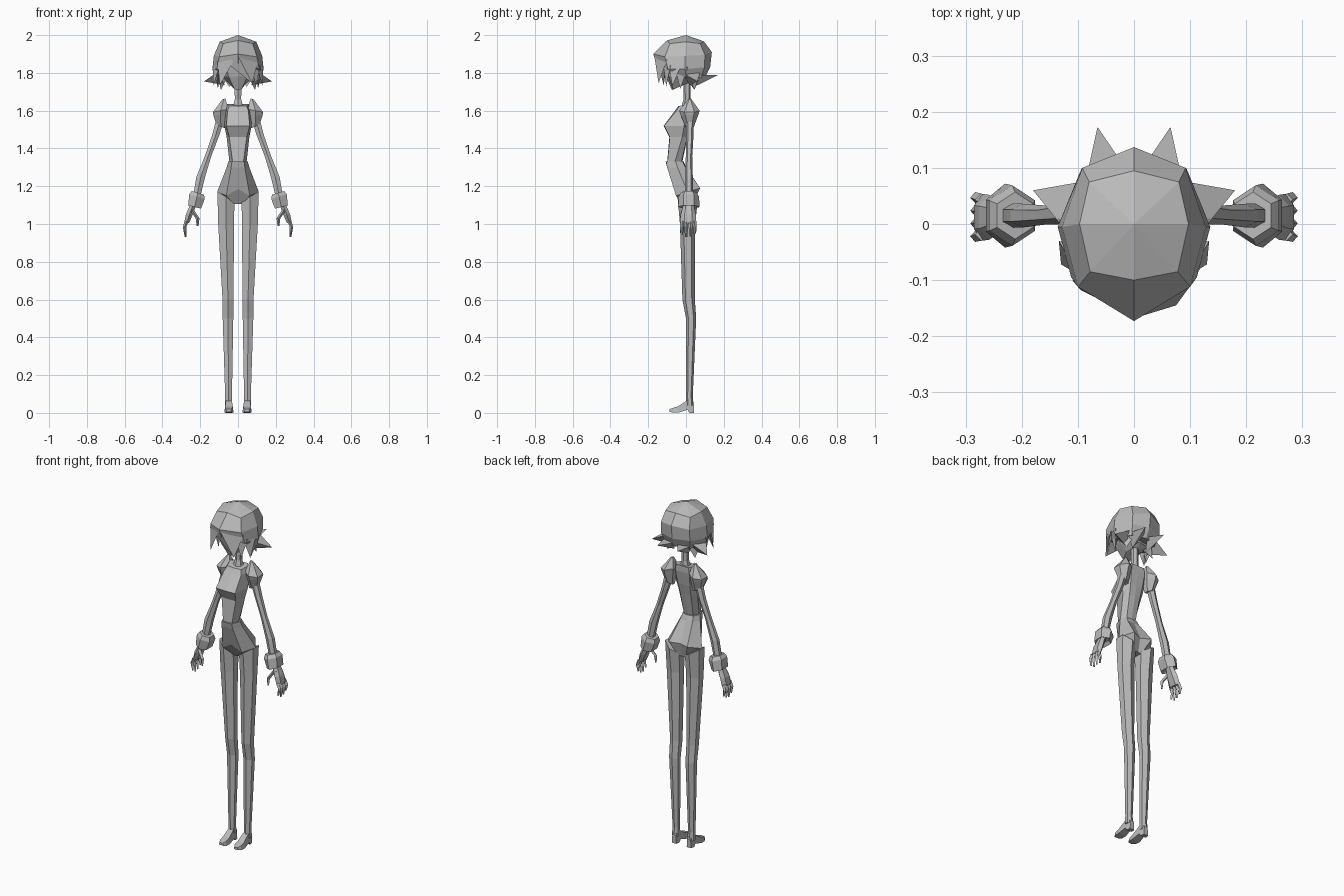
import bpy, bmesh, math
from mathutils import Vector

GREY = bpy.data.materials.new("plain grey")
GREY.diffuse_color = (0.5, 0.5, 0.5, 1)


def finish(name, bm, mirror):
    bmesh.ops.recalc_face_normals(bm, faces=bm.faces[:])
    me = bpy.data.meshes.new(name)
    bm.to_mesh(me)
    bm.free()
    me.materials.append(GREY)
    ob = bpy.data.objects.new(name, me)
    bpy.context.collection.objects.link(ob)
    if mirror:
        ob.modifiers.new("mirror", 'MIRROR').use_mirror_merge = False
    return ob


def loft(name, rings, mirror=False, caps=(True, True)):
    """Skin a stack of rings; a one-point ring becomes a tip."""
    bm = bmesh.new()
    vs = [[bm.verts.new(p) for p in r] for r in rings]
    for a, b in zip(vs, vs[1:]):
        n = max(len(a), len(b))
        for i in range(n):
            j = (i + 1) % n
            if len(a) == 1:
                bm.faces.new((a[0], b[j], b[i]))
            elif len(b) == 1:
                bm.faces.new((a[i], a[j], b[0]))
            else:
                bm.faces.new((a[i], a[j], b[j], b[i]))
    for ring, on in zip((vs[0], vs[-1]), caps):
        if on and len(ring) > 2:
            bm.faces.new(ring)
    return finish(name, bm, mirror)


def oval(x, y, z, rx, ry, n=6, slope=0.0):
    """Level ring with a corner to the front; slope lifts it along x."""
    k = rx / math.cos(math.pi / 6) if n == 6 else rx
    pts = []
    for i in range(n):
        t = -math.pi / 2 + 2 * math.pi * i / n
        dx = k * math.cos(t)
        pts.append((x + dx, y + ry * math.sin(t), z + slope * dx))
    return pts


def sym(*half):
    """Full ring from a half ring running front centre to back centre."""
    return list(half) + [(-x, y, z) for x, y, z in half[-2:0:-1]]


def spike(name, a, b, c, tip, mirror=False):
    return loft(name, [[a, b, c], [tip]], mirror)


# Torso with sloping chest
loft("torso", [
    sym((0, -.04, 1.625), (.045, -.035, 1.625), (.06, .01, 1.635), (.04, .035, 1.635), (0, .035, 1.635)),
    sym((0, -.055, 1.605), (.055, -.05, 1.60), (.066, .01, 1.60), (.045, .035, 1.60), (0, .035, 1.60)),
    sym((0, -.118, 1.52), (.062, -.116, 1.52), (.072, -.01, 1.52), (.04, .02, 1.52), (0, .022, 1.52)),
    sym((0, -.088, 1.46), (.046, -.086, 1.46), (.06, -.02, 1.46), (.035, .005, 1.46), (0, .008, 1.46)),
    sym((0, -.10, 1.325), (.028, -.098, 1.325), (.045, -.06, 1.325), (.03, -.025, 1.325), (0, -.02, 1.325)),
])

# Hips, tapering to the crotch
loft("hips", [
    sym((0, -.108, 1.33), (.032, -.105, 1.33), (.052, -.055, 1.33), (.035, -.018, 1.33), (0, -.012, 1.33)),
    sym((0, -.10, 1.30), (.036, -.10, 1.30), (.06, -.045, 1.30), (.04, -.003, 1.30), (0, .0, 1.30)),
    sym((0, -.062, 1.185), (.062, -.053, 1.15), (.11, .008, 1.17), (.06, .075, 1.19), (0, .05, 1.185)),
    sym((0, -.025, 1.105), (.024, -.012, 1.105), (.03, .008, 1.105), (.024, .035, 1.105), (0, .035, 1.105)),
])

# Legs
loft("leg", [
    oval(.064, .01, 1.145, .045, .055, slope=.6),
    oval(.063, .008, 1.0, .042, .04),
    oval(.053, .014, .6, .029, .033),
    oval(.053, .027, .5, .028, .027),
    oval(.05, .018, .09, .018, .018),
    oval(.05, .02, .04, .02, .02),
], True)

# Feet: heel, raised arch and toe, as (y, half width, bottom, top)
FOOT = [(.042, .014, 0, .05), (.018, .018, 0, .07), (.008, .019, .016, .068),
        (-.04, .025, .002, .035), (-.07, .024, .002, .026), (-.088, .013, .006, .02)]
loft("foot", [[(.048 - w, y, a), (.048 + w, y, a), (.048 + w * .8, y, b), (.048 - w * .8, y, b)]
              for y, w, a, b in FOOT], True)

# Arms, puffed shoulders and cuffs
loft("arm", [
    oval(.092, .02, 1.56, .022, .022),
    oval(.118, .02, 1.47, .019, .02),
    oval(.158, .016, 1.36, .017, .017),
    oval(.197, .015, 1.25, .023, .021),
    oval(.222, .015, 1.13, .019, .022),
], True)
loft("shoulder_puff", [
    oval(.075, .02, 1.662, .008, .008, slope=-.3),
    oval(.092, .018, 1.60, .041, .054, slope=-.2),
    oval(.094, .018, 1.575, .037, .046, slope=.1),
    oval(.09, .02, 1.515, .024, .022, slope=.4),
], True)
loft("cuff", [
    oval(.212, .015, 1.165, .032, .042, slope=.3),
    oval(.217, .015, 1.145, .041, .054, slope=.3),
    oval(.230, .015, 1.09, .034, .057, slope=.25),
    oval(.228, .015, 1.105, .018, .03, slope=.25),
], True)

# Hands
loft("palm", [
    oval(.234, .014, 1.11, .016, .026),
    oval(.258, .012, 1.05, .018, .04),
    oval(.272, .012, 1.005, .013, .042),
], True)
for i, tip in enumerate((.945, .93, .935, .95)):
    y = -.022 + i * .023
    loft(f"finger_{i + 1}", [
        oval(.272, y * .9 + .001, 1.015, .011, .011, 4),
        oval(.283, y, .985, .009, .010, 4),
        oval(.277, y, tip, .005, .006, 4),
    ], True)
loft("thumb", [
    oval(.245, -.012, 1.075, .012, .012, 4),
    oval(.214, -.024, 1.03, .010, .010, 4),
    oval(.214, -.026, .99, .005, .006, 4),
], True)

# Neck and face
loft("neck", [
    oval(0, .005, 1.76, .018, .02), oval(0, .006, 1.66, .017, .019), oval(0, .002, 1.61, .03, .03)])
loft("face", [
    sym((0, -.125, 1.86), (.07, -.105, 1.86), (.105, -.03, 1.86), (.08, .06, 1.86), (0, .08, 1.86)),
    sym((0, -.105, 1.78), (.05, -.09, 1.78), (.085, -.02, 1.78), (.06, .04, 1.77), (0, .05, 1.77)),
    sym((0, -.075, 1.71), (.018, -.068, 1.712), (.035, -.02, 1.735), (.02, .02, 1.75), (0, .025, 1.75)),
])

# Hair cap, open below
loft("hair_cap", [
    [(0, 0, 2.0)],
    sym((0, -.10, 1.972), (.078, -.085, 1.955), (.097, .0, 1.965), (.08, .075, 1.955), (0, .095, 1.967)),
    sym((0, -.173, 1.90), (.10, -.112, 1.885), (.128, -.005, 1.89), (.092, .10, 1.895), (0, .137, 1.91)),
    sym((0, -.158, 1.85), (.112, -.095, 1.82), (.136, -.005, 1.82), (.094, .098, 1.83), (0, .128, 1.83)),
    sym((0, -.12, 1.85), (.095, -.075, 1.80), (.122, .0, 1.775), (.08, .08, 1.775), (0, .10, 1.775)),
], caps=(False, True))

# Swept fringe and side strands
spike("fringe_sweep", (-.05, -.138, 1.845), (.108, -.10, 1.87), (0, -.168, 1.89), (.075, -.145, 1.745))
spike("fringe_left", (-.11, -.10, 1.86), (-.02, -.155, 1.87), (-.07, -.11, 1.84), (-.095, -.118, 1.735))
spike("fringe_right", (.07, -.12, 1.84), (.118, -.08, 1.84), (.09, -.08, 1.83), (.095, -.105, 1.73))
spike("front_strand", (.10, -.09, 1.83), (.134, -.03, 1.83), (.105, -.04, 1.82), (.13, -.072, 1.73), True)
spike("ear_strand", (.115, -.06, 1.83), (.135, .01, 1.83), (.10, -.01, 1.82), (.105, -.03, 1.715), True)

# Flicked ends around the nape
spike("side_flick", (.115, -.02, 1.80), (.095, .075, 1.80), (.07, .02, 1.735), (.180, .06, 1.755), True)
spike("back_flick", (.09, .06, 1.79), (.012, .095, 1.79), (.045, .04, 1.725), (.065, .173, 1.79), True)
spike("lower_flick", (.11, .01, 1.79), (.06, .07, 1.78), (.06, .0, 1.77), (.09, .045, 1.71), True)
